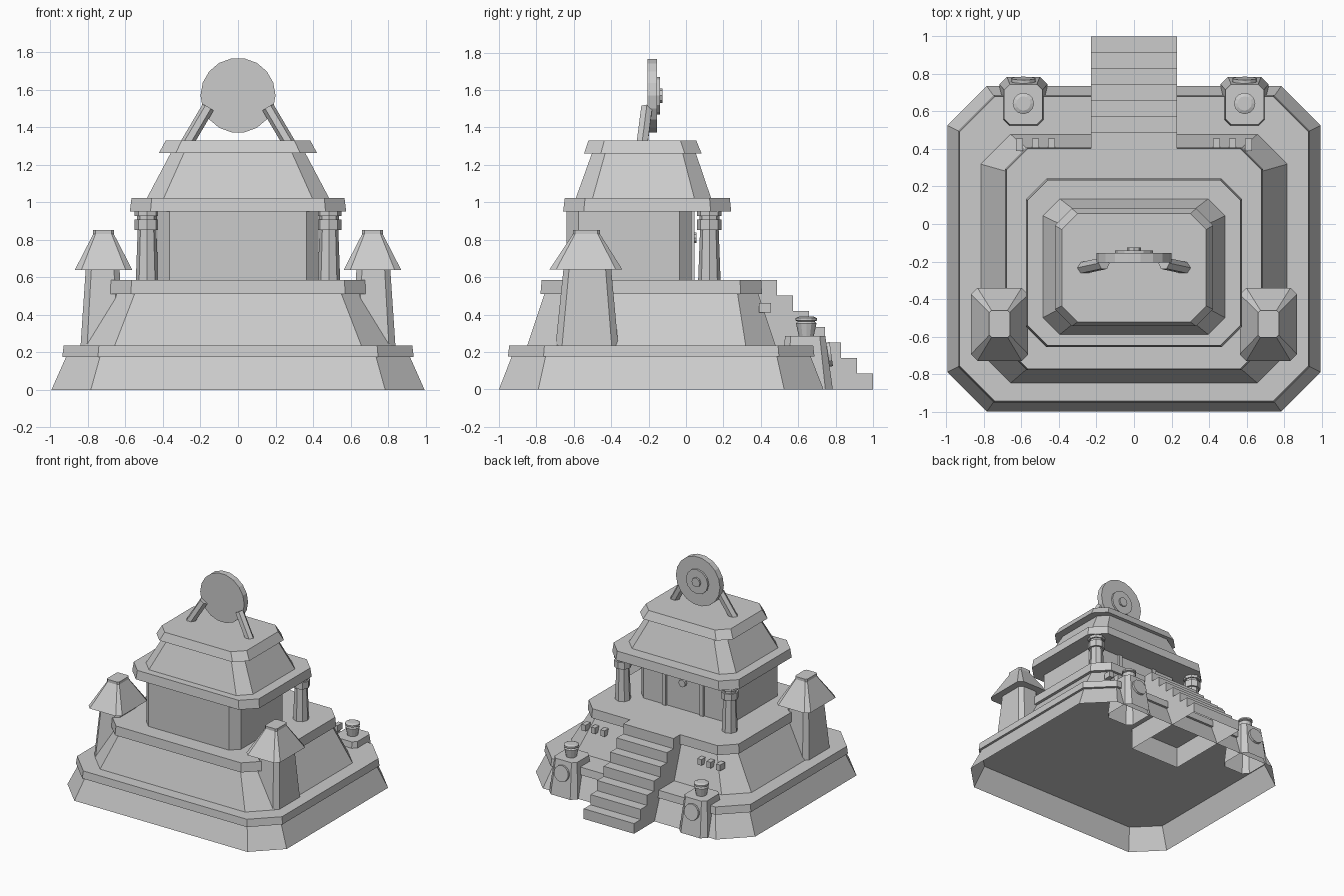
import bpy
import bmesh
from math import sin, cos, pi
from mathutils import Vector, Matrix

cube = bpy.data.objects.get("Cube")
if cube:
    bpy.data.objects.remove(cube, do_unlink=True)

stone = bpy.data.materials.new("grey_stone")
stone.use_nodes = True
GREY = (0.6, 0.6, 0.6, 1)
stone.diffuse_color = GREY
stone.node_tree.nodes["Principled BSDF"].inputs["Base Color"].default_value = GREY


def finish(name, bm):
    bmesh.ops.recalc_face_normals(bm, faces=bm.faces[:])
    # Parts standing on the ground are hollow shells, open underneath
    ground = [f for f in bm.faces if all(v.co.z < 0.001 for v in f.verts)]
    bmesh.ops.delete(bm, geom=ground, context='FACES')
    mesh = bpy.data.meshes.new(name)
    bm.to_mesh(mesh)
    bm.free()
    mesh.materials.append(stone)
    obj = bpy.data.objects.new(name, mesh)
    bpy.context.collection.objects.link(obj)
    return obj


def loft(name, rings, matrix=Matrix()):
    """Skin closed rings of points and cap both ends."""
    bm = bmesh.new()
    loops = [[bm.verts.new(matrix @ Vector(p)) for p in ring] for ring in rings]
    n = len(loops[0])
    for a, b in zip(loops, loops[1:]):
        for i in range(n):
            j = (i + 1) % n
            bm.faces.new((a[i], a[j], b[j], b[i]))
    bm.faces.new(loops[0])
    bm.faces.new(loops[-1])
    return finish(name, bm)


def tier(name, levels, cx=0):
    """Chamfered rectangle tower; levels are (half width, y0, y1, chamfer, z)."""
    rings = []
    for h, y0, y1, c, z in levels:
        a, b = cx - h, cx + h
        rings.append([(a + c, y0, z), (b - c, y0, z), (b, y0 + c, z), (b, y1 - c, z),
                      (b - c, y1, z), (a + c, y1, z), (a, y1 - c, z), (a, y0 + c, z)])
    return loft(name, rings)


def lathe(name, profile, start, axis=(0, 0, 1), sides=10):
    """Turn (radius, height) pairs about an axis from a start point."""
    turn = Vector((0, 0, 1)).rotation_difference(Vector(axis)).to_matrix().to_4x4()
    rings = [[(r * cos(2 * pi * i / sides), r * sin(2 * pi * i / sides), h)
              for i in range(sides)] for r, h in profile]
    return loft(name, rings, Matrix.Translation(start) @ turn)


def box(name, center, size):
    bm = bmesh.new()
    bmesh.ops.create_cube(bm, size=1, matrix=Matrix.Translation(center)
                          @ Matrix.Diagonal((*size, 1)))
    return finish(name, bm)


# Stacked terraces with projecting rims
tier("base_terrace", [(0.995, -1, 0.735, 0.21, 0), (0.915, -0.93, 0.665, 0.18, 0.18)])
tier("base_rim", [(0.937, -0.952, 0.687, 0.19, 0.175), (0.93, -0.945, 0.68, 0.188, 0.235)])
tier("upper_terrace", [(0.82, -0.85, 0.48, 0.16, 0.23), (0.66, -0.755, 0.385, 0.11, 0.515)])
tier("upper_rim", [(0.687, -0.778, 0.407, 0.115, 0.51), (0.68, -0.772, 0.402, 0.113, 0.585)])

# Shrine walls and roof
tier("shrine_walls", [(0.43, -0.64, 0.03, 0.065, 0.58), (0.43, -0.64, 0.03, 0.065, 0.96)])
tier("eaves", [(0.577, -0.657, 0.242, 0.11, 0.95), (0.568, -0.648, 0.234, 0.108, 1.022)])
tier("roof_slope", [(0.487, -0.59, 0.135, 0.09, 1.02), (0.355, -0.5, 0.05, 0.07, 1.27)])
tier("roof_cap", [(0.422, -0.545, 0.083, 0.09, 1.262), (0.385, -0.522, 0.055, 0.085, 1.33)])

# Back doorway
for s, side in ((-1, "right"), (1, "left")):
    box(side + "_door_post", (s * 0.17, 0.03, 0.767), (0.035, 0.03, 0.367))
lathe("door_medallion", [(0.03, 0), (0.03, 0.03)], (0, 0.025, 0.81), (0, 1, 0))

# Staircase of seven steps
STEPS, RUN, RISE = 7, 0.0855, 0.585 / 7
profile = [(0.25, 0)]
for i in range(STEPS):
    y = 1 - i * RUN
    profile += [(y, i * RISE), (y, (i + 1) * RISE)]
profile.append((0.25, 0.585))
loft("staircase", [[(x, y, z) for y, z in profile] for x in (-0.228, 0.228)])

# Roof emblem with stepped hub
lathe("emblem_disc", [(0.2, 0), (0.2, 0.05)], (0, -0.205, 1.57), (0, 1, 0), 18)
lathe("emblem_ring", [(0.1, 0), (0.1, 0.017)], (0, -0.157, 1.57), (0, 1, 0), 12)
lathe("emblem_hub", [(0.038, 0), (0.038, 0.016)], (0, -0.142, 1.57), (0, 1, 0), 8)

for s, side in ((-1, "right"), (1, "left")):
    # Struts holding the emblem
    foot, head = Vector((s * 0.275, -0.235, 1.31)), Vector((s * 0.16, -0.21, 1.505))
    lathe(side + "_strut", [(0.034, 0), (0.034, (head - foot).length)],
          foot, (head - foot).normalized(), 6)

    # Porch columns
    lathe(side + "_column", [(0.06, 0), (0.05, 0.27), (0.066, 0.27), (0.066, 0.325),
                             (0.054, 0.325), (0.054, 0.345), (0.066, 0.345), (0.066, 0.37)],
          (s * 0.485, 0.125, 0.582), sides=8)

    # Front corner towers
    tier(side + "_tower", [(0.118, -0.698, -0.362, 0.035, 0.23),
                           (0.09, -0.655, -0.4, 0.03, 0.645)], s * 0.722)
    tier(side + "_tower_roof", [(0.153, -0.73, -0.34, 0.035, 0.64),
                                (0.055, -0.605, -0.46, 0.012, 0.83),
                                (0.055, -0.605, -0.46, 0.012, 0.852)], s * 0.717)

    # Pedestals flanking the stairs
    tier(side + "_pedestal", [(0.128, 0.5, 0.785, 0.04, 0),
                              (0.102, 0.53, 0.745, 0.03, 0.285)], s * 0.59)
    lathe(side + "_pedestal_disc", [(0.065, 0), (0.065, 0.025)],
          (s * 0.59, 0.752, 0.185), Vector((0, 1, 0.14)).normalized(), 12)
    lathe(side + "_urn", [(0.04, 0), (0.055, 0.07), (0.045, 0.08), (0.057, 0.085),
                          (0.057, 0.098), (0.038, 0.106)],
          (s * 0.59, 0.643, 0.283), sides=12)

    # Small blocks on the terrace slope
    for i, x in enumerate((0.44, 0.525, 0.61)):
        box(f"{side}_slope_block_{i + 1}", (s * x, 0.423, 0.437), (0.037, 0.065, 0.05))
